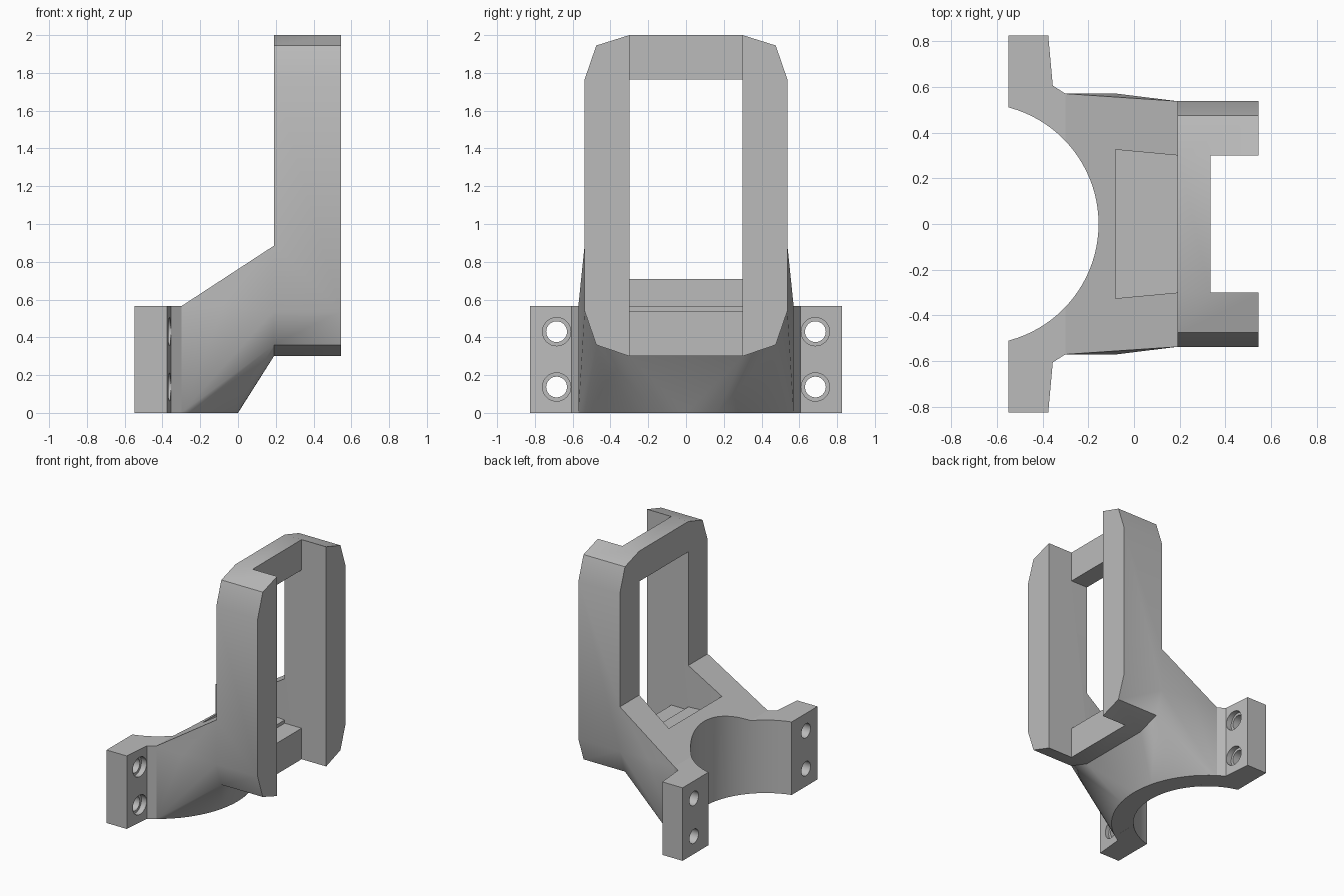
import bpy, bmesh, math
from mathutils import Vector, Matrix

cube = bpy.data.objects.get("Cube")
if cube:
    bpy.data.objects.remove(cube, do_unlink=True)

grey = bpy.data.materials.new("plain grey")
grey.use_nodes = True
grey.diffuse_color = (0.5, 0.5, 0.5, 1)
grey.node_tree.nodes["Principled BSDF"].inputs["Base Color"].default_value = (0.5, 0.5, 0.5, 1)


def finish(name, bm):
    bmesh.ops.recalc_face_normals(bm, faces=bm.faces[:])
    mesh = bpy.data.meshes.new(name)
    bm.to_mesh(mesh)
    bm.free()
    mesh.materials.append(grey)
    ob = bpy.data.objects.new(name, mesh)
    bpy.context.collection.objects.link(ob)
    return ob


def prism(name, points, offset):
    """Extrude a closed outline along an offset."""
    bm = bmesh.new()
    face = bm.faces.new([bm.verts.new(p) for p in points])
    new = bmesh.ops.extrude_face_region(bm, geom=[face])["geom"]
    bmesh.ops.translate(bm, vec=offset,
                        verts=[v for v in new if isinstance(v, bmesh.types.BMVert)])
    return finish(name, bm)


def box(name, lo, hi):
    return prism(name, [(lo[0], lo[1], lo[2]), (hi[0], lo[1], lo[2]),
                        (hi[0], hi[1], lo[2]), (lo[0], hi[1], lo[2])], (0, 0, hi[2] - lo[2]))


def cylinder(name, centre, radius, depth, axis, segments):
    bm = bmesh.new()
    turn = Vector((0, 0, 1)).rotation_difference(Vector(axis)).to_matrix().to_4x4()
    bmesh.ops.create_cone(bm, cap_ends=True, segments=segments, radius1=radius,
                          radius2=radius, depth=depth,
                          matrix=Matrix.Translation(centre) @ turn)
    return finish(name, bm)


def combine(target, tool, operation):
    """Apply a boolean and remove the tool object."""
    mod = target.modifiers.new("combine", "BOOLEAN")
    mod.operation = operation
    mod.solver = "EXACT"
    mod.object = tool
    bpy.context.view_layer.objects.active = target
    bpy.ops.object.modifier_apply(modifier=mod.name)
    bpy.data.objects.remove(tool, do_unlink=True)


def mirrored(half):
    """Close a right-hand list of (a, y) pairs with its mirror image."""
    return half + [(a, -y) for a, y in reversed(half)]


BACK, BASE_TOP = 0.19, 0.565

# Upright frame: chamfered block with a window and a front channel
outline = mirrored([(2.0, 0.3), (1.945, 0.475), (1.765, 0.537),
                    (0.54, 0.537), (0.36, 0.475), (0.3, 0.3)])
frame = prism("upright_frame", [(BACK, y, z) for z, y in outline], (0.355, 0, 0))
combine(frame, box("window", (0, -0.3, 0.54), (1, 0.3, 1.765)), "DIFFERENCE")
combine(frame, box("channel", (0.335, -0.3, 0), (1, 0.3, 2.5)), "DIFFERENCE")

# Sloping body: hull from the rounded foot to the back of the frame
bm = bmesh.new()
radius, centre_x = 0.692, -0.692
sweep = math.asin(0.57 / radius)
for i in range(25):
    a = sweep * (i / 12 - 1)
    bm.verts.new((centre_x + radius * math.cos(a), radius * math.sin(a), 0))
for s in (-1, 1):
    for x, y, z in [(-0.3, 0.57, BASE_TOP), (-0.075, 0.57, BASE_TOP), (BACK, 0.537, 0.885),
                    (BACK, 0.537, 0.54), (BACK, 0.475, 0.36), (BACK, 0.3, 0.3)]:
        bm.verts.new((x, s * y, z))
bmesh.ops.convex_hull(bm, input=bm.verts[:])
bmesh.ops.dissolve_limit(bm, angle_limit=0.01, verts=bm.verts[:], edges=bm.edges[:])
body = finish("clamp_bracket", bm)

# Gap between the two gussets
gap = mirrored([(-0.08, 0.325), (BACK, 0.3), (0.25, 0.3)])
combine(body, prism("gap", [(x, y, BASE_TOP) for x, y in gap], (0, 0, 1)), "DIFFERENCE")

# Clamp flanges
plan = mirrored([(-0.548, 0.825), (-0.375, 0.825), (-0.355, 0.605), (-0.3, 0.57)])
flange = prism("flanges", [(x, y, 0) for x, y in plan], (0, 0, BASE_TOP))
combine(body, flange, "UNION")
combine(body, frame, "UNION")

# Half-round bore
combine(body, cylinder("bore", (-0.682, 0, 0.3), 0.527, 2, (0, 0, 1), 96), "DIFFERENCE")

# Counterbored bolt holes
for y in (-0.685, 0.685):
    for z in (0.137, 0.43):
        combine(body, cylinder("hole", (-0.45, y, z), 0.055, 0.5, (1, 0, 0), 32), "DIFFERENCE")
        combine(body, cylinder("counterbore", (-0.3, y, z), 0.075, 0.2, (1, 0, 0), 32), "DIFFERENCE")

bpy.ops.object.select_all(action="DESELECT")
body.select_set(True)
bpy.context.view_layer.objects.active = body
bpy.ops.object.shade_smooth_by_angle(angle=math.radians(30))
